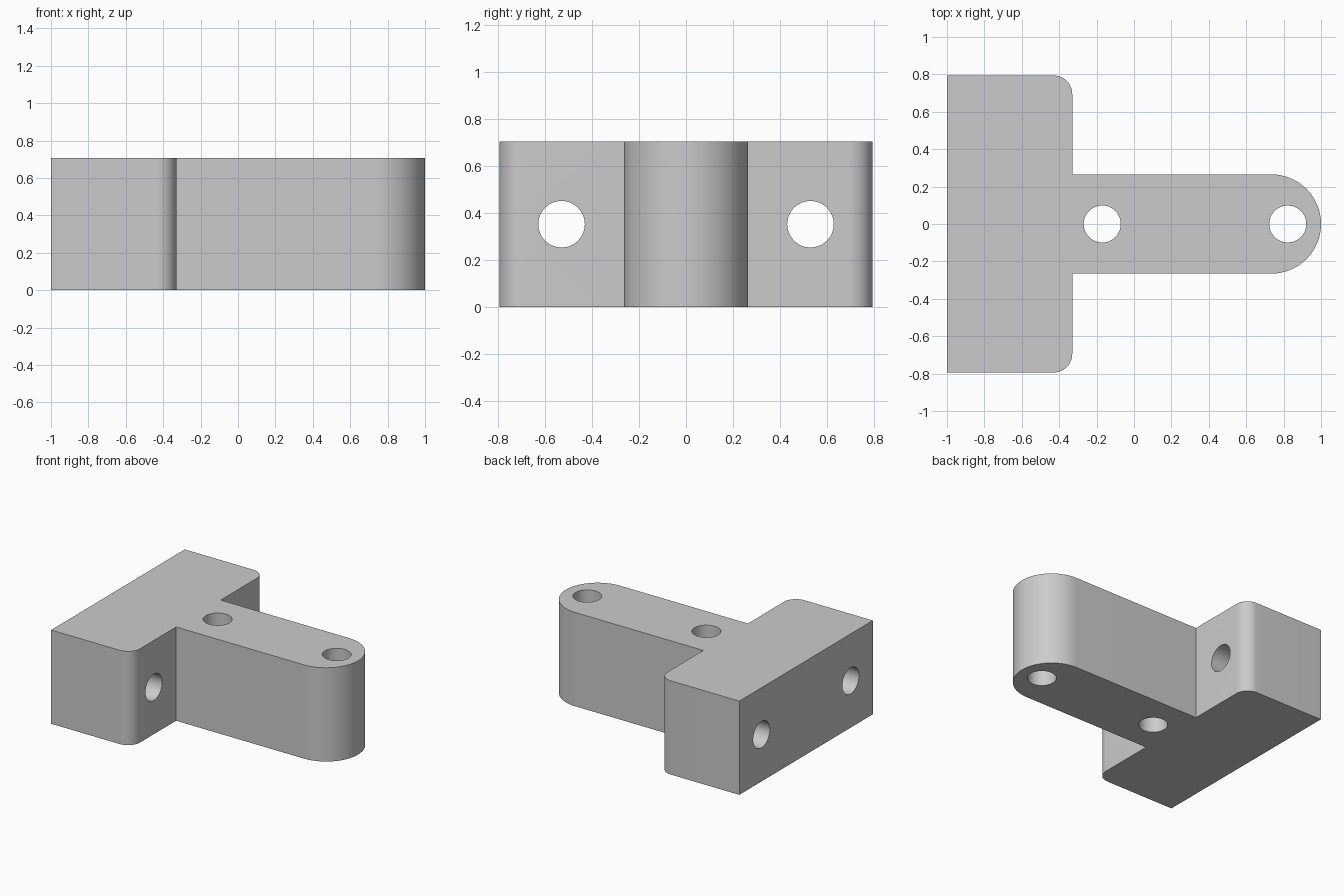
import bpy
import bmesh
from math import pi, cos, sin, radians
from mathutils import Matrix, Vector

cube = bpy.data.objects.get("Cube")
if cube:
    bpy.data.objects.remove(cube, do_unlink=True)

HEIGHT = 0.706
BACK, FACE, TIP = -1.0, -0.33, 1.0      # flange back, flange face, arm tip
FLANGE_HALF, ARM_HALF = 0.794, 0.265
FILLET, HOLE = 0.1, 0.099

grey = bpy.data.materials.new("plain_grey")
grey.use_nodes = True
grey.diffuse_color = (0.6, 0.6, 0.6, 1)
grey.node_tree.nodes["Principled BSDF"].inputs["Base Color"].default_value = (0.6, 0.6, 0.6, 1)


def arc(cx, cy, r, start, end, steps):
    angles = [start + (end - start) * i / steps for i in range(steps + 1)]
    return [(cx + r * cos(a), cy + r * sin(a)) for a in angles]


def add_object(name, bm):
    mesh = bpy.data.meshes.new(name)
    bmesh.ops.recalc_face_normals(bm, faces=bm.faces)
    bm.to_mesh(mesh)
    bm.free()
    mesh.materials.append(grey)
    obj = bpy.data.objects.new(name, mesh)
    bpy.context.collection.objects.link(obj)
    return obj


# T-shaped outline: filleted flange with a round-ended arm
fx, fy = FACE - FILLET, FLANGE_HALF - FILLET
outline = [(BACK, -FLANGE_HALF)]
outline += arc(fx, -fy, FILLET, -pi / 2, 0, 12)
outline += [(FACE, -ARM_HALF)]
outline += arc(TIP - ARM_HALF, 0, ARM_HALF, -pi / 2, pi / 2, 48)
outline += [(FACE, ARM_HALF)]
outline += arc(fx, fy, FILLET, 0, pi / 2, 12)
outline += [(BACK, FLANGE_HALF)]

bm = bmesh.new()
base = bm.faces.new([bm.verts.new((x, y, 0)) for x, y in outline])
top = bmesh.ops.extrude_face_region(bm, geom=[base])["geom"]
bmesh.ops.translate(bm, vec=(0, 0, HEIGHT),
                    verts=[v for v in top if isinstance(v, bmesh.types.BMVert)])
bracket = add_object("mounting_bracket", bm)

# Two upright holes in the arm, two lengthwise holes in the flange
bm = bmesh.new()
upright = Matrix.Identity(4)
lengthwise = Matrix.Rotation(pi / 2, 4, 'Y')
holes = [((-0.17, 0, HEIGHT / 2), upright), ((0.822, 0, HEIGHT / 2), upright)]
holes += [(((BACK + FACE) / 2, side * 0.53, HEIGHT / 2), lengthwise) for side in (-1, 1)]
for centre, turn in holes:
    bmesh.ops.create_cone(bm, cap_ends=True, segments=48, radius1=HOLE, radius2=HOLE,
                          depth=1, matrix=Matrix.Translation(Vector(centre)) @ turn)
cutter = add_object("hole_cutter", bm)

cut = bracket.modifiers.new("holes", 'BOOLEAN')
cut.operation = 'DIFFERENCE'
cut.solver = 'EXACT'
cut.object = cutter

bpy.ops.object.select_all(action='DESELECT')
bpy.context.view_layer.objects.active = bracket
bracket.select_set(True)
bpy.ops.object.modifier_apply(modifier=cut.name)
bpy.data.objects.remove(cutter, do_unlink=True)
bpy.ops.object.shade_smooth_by_angle(angle=radians(30))
